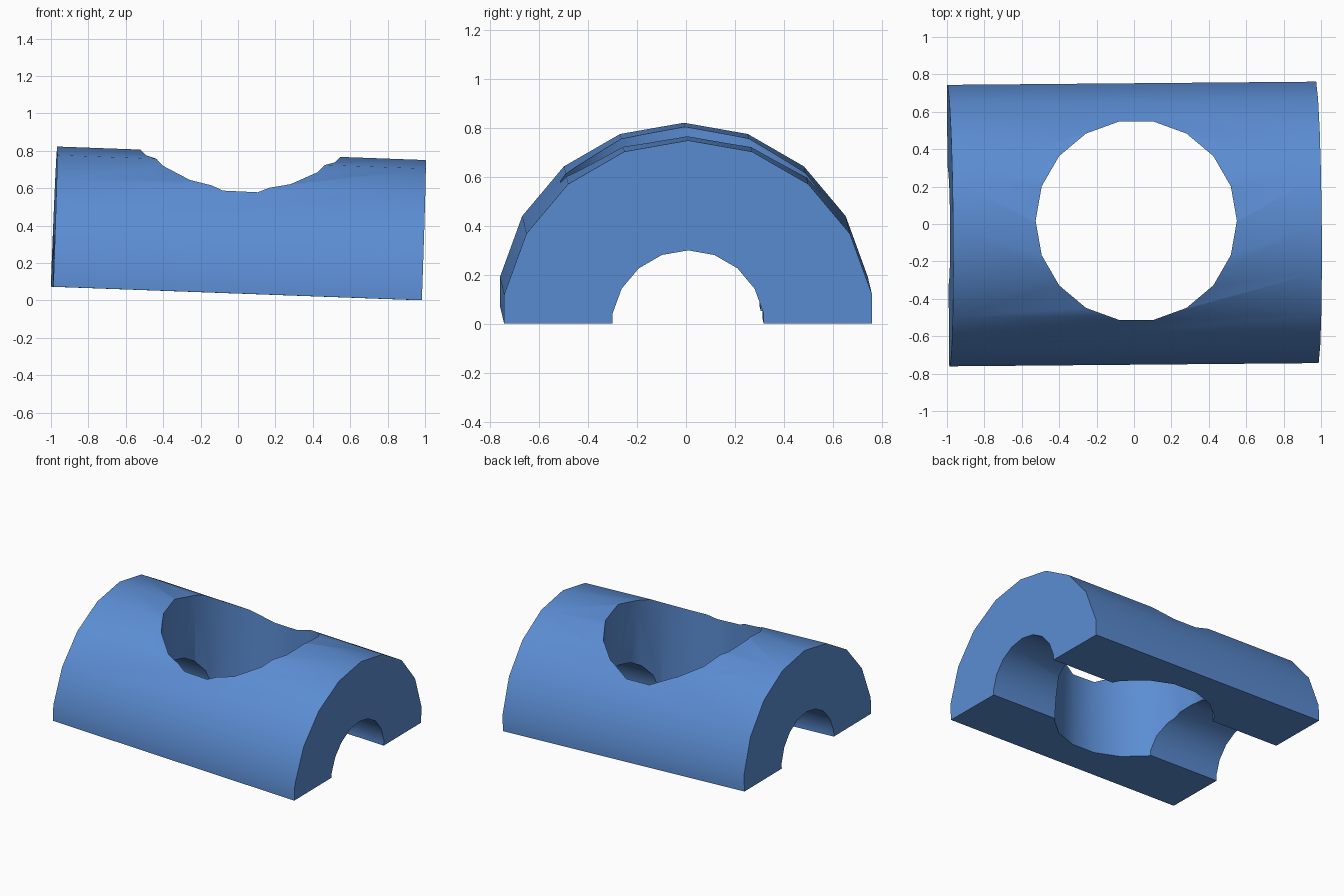
import bpy, bmesh, math
from mathutils import Matrix

cube = bpy.data.objects.get("Cube")
if cube:
    bpy.data.objects.remove(cube, do_unlink=True)

SIDES = 18          # sides of every round
LENGTH = 1.972
OUTER, BORE, HOLE = 0.764, 0.314, 0.538
AXIS_DROP = 0.014   # the round's axis lies just below the flat base

blue = bpy.data.materials.new("blue")
blue.use_nodes = True
colour = (0.105, 0.266, 0.651, 1)
blue.diffuse_color = colour
blue.node_tree.nodes["Principled BSDF"].inputs["Base Color"].default_value = colour


def prism(name, profile, direction):
    """Extrude a closed profile by a vector."""
    bm = bmesh.new()
    face = bm.faces.new([bm.verts.new(p) for p in profile])
    ext = bmesh.ops.extrude_face_region(bm, geom=[face])
    moved = [g for g in ext["geom"] if isinstance(g, bmesh.types.BMVert)]
    bmesh.ops.translate(bm, verts=moved, vec=direction)
    bmesh.ops.recalc_face_normals(bm, faces=bm.faces)
    mesh = bpy.data.meshes.new(name)
    bm.to_mesh(mesh)
    bm.free()
    mesh.materials.append(blue)
    ob = bpy.data.objects.new(name, mesh)
    bpy.context.collection.objects.link(ob)
    return ob


def arch(r):
    """Half-round points from -y to +y, ending on the flat base."""
    step = 2 * math.pi / SIDES
    pts = [(r * math.sin(i * step), r * math.cos(i * step) - AXIS_DROP)
           for i in range(-4, 5)]
    return [(pts[0][0], 0)] + pts + [(pts[-1][0], 0)]


# Half-pipe block: outer arch joined to the reversed bore arch
section = arch(OUTER) + arch(BORE)[::-1]
block = prism("half_pipe_block", [(-LENGTH / 2, y, z) for y, z in section],
              (LENGTH, 0, 0))
block.data.transform(Matrix.Translation((-0.009, 0, 0.037))
                     @ Matrix.Rotation(math.radians(0.5), 4, 'Z')
                     @ Matrix.Rotation(math.radians(2.1), 4, 'Y'))

# Upright round hole through the block
ring = [(0.012 + HOLE * math.cos(2 * math.pi * i / SIDES),
         0.0175 + HOLE * math.sin(2 * math.pi * i / SIDES), -0.5)
        for i in range(SIDES)]
cutter = prism("hole_cutter", ring, (0, 0, 2))
cutter.hide_render = True

mod = block.modifiers.new("round_hole", 'BOOLEAN')
mod.operation = 'DIFFERENCE'
mod.solver = 'EXACT'
mod.object = cutter
bpy.ops.object.select_all(action='DESELECT')
block.select_set(True)
bpy.context.view_layer.objects.active = block
bpy.ops.object.modifier_apply(modifier=mod.name)
bpy.data.objects.remove(cutter, do_unlink=True)

# Smooth rounds, crisp edges at the ends, base and hole rim
bpy.ops.object.shade_smooth_by_angle(angle=math.radians(30))
